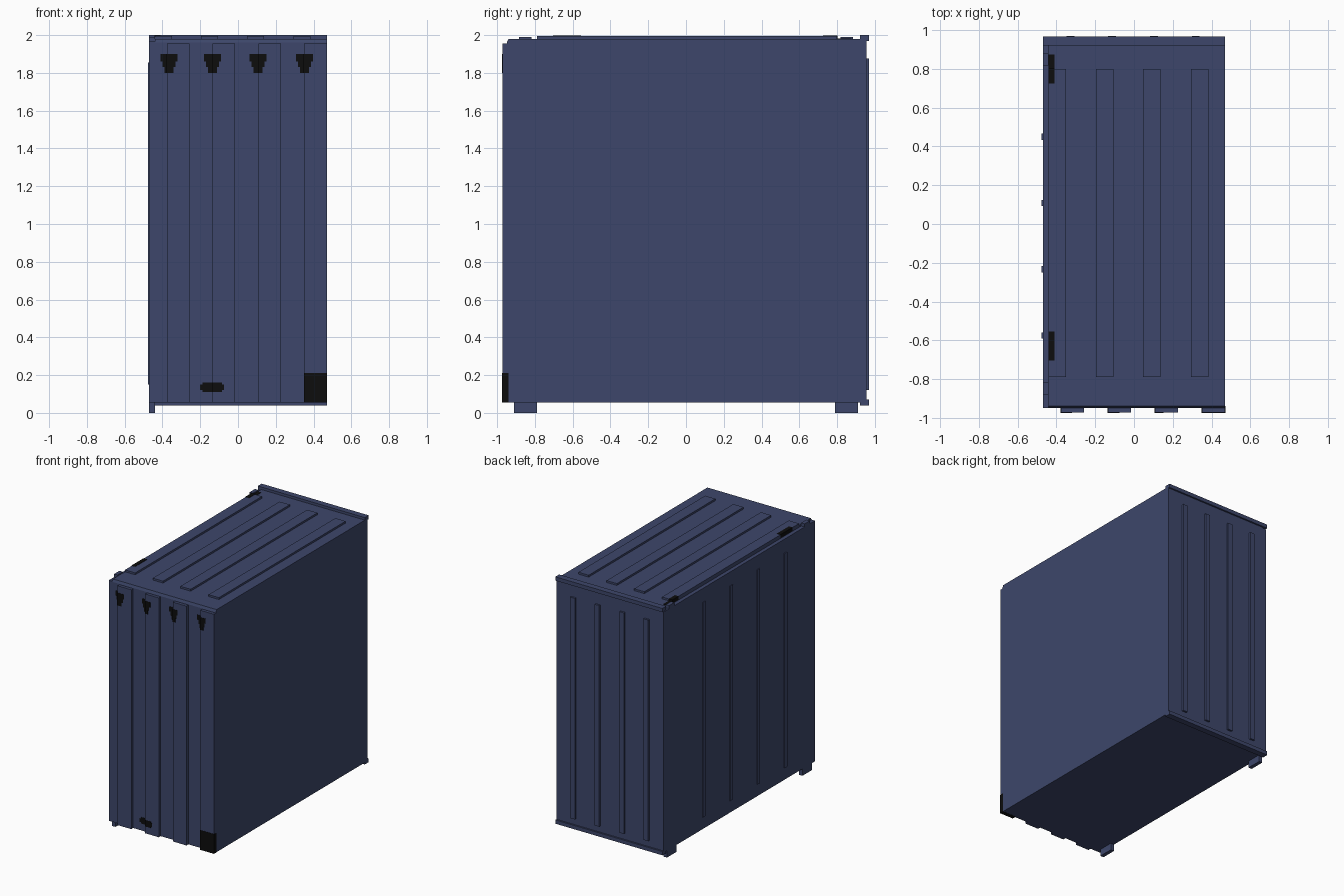
import bpy, bmesh

if "Cube" in bpy.data.objects:
    bpy.data.objects.remove(bpy.data.objects["Cube"])


def material(name, rgb):
    m = bpy.data.materials.new(name)
    m.diffuse_color = (*rgb, 1)
    m.use_nodes = True
    m.node_tree.nodes["Principled BSDF"].inputs["Base Color"].default_value = m.diffuse_color
    return m


NAVY = material("navy_paint", (0.047, 0.062, 0.145))
BLACK = material("black_marking", (0.004, 0.004, 0.004))


def finish(name, bm, mat):
    bmesh.ops.recalc_face_normals(bm, faces=bm.faces)
    me = bpy.data.meshes.new(name)
    bm.to_mesh(me)
    bm.free()
    me.materials.append(mat)
    ob = bpy.data.objects.new(name, me)
    bpy.context.collection.objects.link(ob)
    return ob


def boxes(name, spans, mat=NAVY):
    """One object from several (x0, x1, y0, y1, z0, z1) boxes."""
    bm = bmesh.new()
    for x0, x1, y0, y1, z0, z1 in spans:
        for v in bmesh.ops.create_cube(bm, size=1)["verts"]:
            v.co = (x1 if v.co.x > 0 else x0,
                    y1 if v.co.y > 0 else y0,
                    z1 if v.co.z > 0 else z0)
    return finish(name, bm, mat)


def extrude_x(name, profile, x0, x1):
    """Side profile of (y, z) points swept along x."""
    bm = bmesh.new()
    face = bm.faces.new([bm.verts.new((x0, y, z)) for y, z in profile])
    new = bmesh.ops.extrude_face_region(bm, geom=[face])["geom"]
    bmesh.ops.translate(bm, vec=(x1 - x0, 0, 0),
                        verts=[g for g in new if isinstance(g, bmesh.types.BMVert)])
    return finish(name, bm, NAVY)


WALL, RIB = -0.948, -0.972      # front wall and front rib planes
T = 0.002                       # marking thickness

# Main shell with a chamfered front top edge
extrude_x("container_body", [(WALL, 0.055), (0.955, 0.055), (0.955, 1.98),
                             (-0.94, 1.98), (WALL, 1.96)], -0.44, 0.47)

# Slightly lower left side panel with its ribs
boxes("left_panel", [(-0.47, -0.44, WALL, 0.955, 0.055, 1.965)])
boxes("left_ribs", [(-0.476, -0.46, y - 0.016, y + 0.016, 0.15, 1.855)
                    for y in (-0.575, -0.233, 0.108, 0.45)])

# Feet under the panel and matching lugs on top of it
boxes("feet", [(-0.47, -0.44, y - 0.06, y + 0.06, 0, 0.06) for y in (-0.85, 0.85)])
boxes("top_lugs", [(-0.47, -0.44, y - 0.033, y + 0.033, 1.95, 1.99) for y in (-0.85, 0.85)])

# Wide front ribs; the last one has a black lower corner
front_x = (-0.377, -0.135, 0.108, 0.35)
boxes("front_ribs", [(x, x + 0.12, RIB, -0.94, 0.21 if x > 0.3 else 0.055, 1.955)
                     for x in front_x])
boxes("black_corner", [(0.35, 0.471, RIB - T, -0.94, 0.054, 0.21)], BLACK)

# Roof ribs
boxes("roof_ribs", [(x, x + 0.09, -0.79, 0.80, 1.97, 1.995)
                    for x in (-0.44, -0.195, 0.047, 0.295)])

# Back ribs between two lips
boxes("back_ribs", [(x - 0.02, x + 0.02, 0.95, 0.97, 0.12, 1.875)
                    for x in (-0.327, -0.113, 0.103, 0.318)])
boxes("back_lips", [(-0.47, 0.47, 0.92, 0.968, z, z + 0.03) for z in (0.04, 1.97)])

# Front markings, stepped over each rib's left edge
marks = []


def front_mark(edge, x0, x1, z0, z1):
    marks.append((x0, edge, WALL - T, WALL + T, z0, z1))
    marks.append((edge - T, x1, RIB - T, RIB + T, z0, z1))
    marks.append((edge - T, edge + T, RIB, WALL, z0, z1))


for edge, c in zip(front_x, (-0.365, -0.135, 0.106, 0.352)):
    for half, z0, z1 in ((0.045, 1.86, 1.90), (0.035, 1.83, 1.86), (0.024, 1.80, 1.83)):
        front_mark(edge, c - half, c + half, z0, z1)
for half, z0, z1 in ((0.052, 0.11, 0.12), (0.063, 0.12, 0.15), (0.052, 0.15, 0.16)):
    front_mark(front_x[1], -0.137 - half, -0.137 + half, z0, z1)
boxes("front_markings", marks, BLACK)

# Roof markings along the left edge, on the rib and on the roof beyond it
boxes("roof_markings", [
    (-0.442, -0.41, 0.725, 0.802, 1.97, 1.995 + T),
    (-0.442, -0.41, 0.80, 0.875, 1.965, 1.98 + T),
    (-0.442, -0.41, -0.705, -0.555, 1.97, 1.995 + T)], BLACK)
